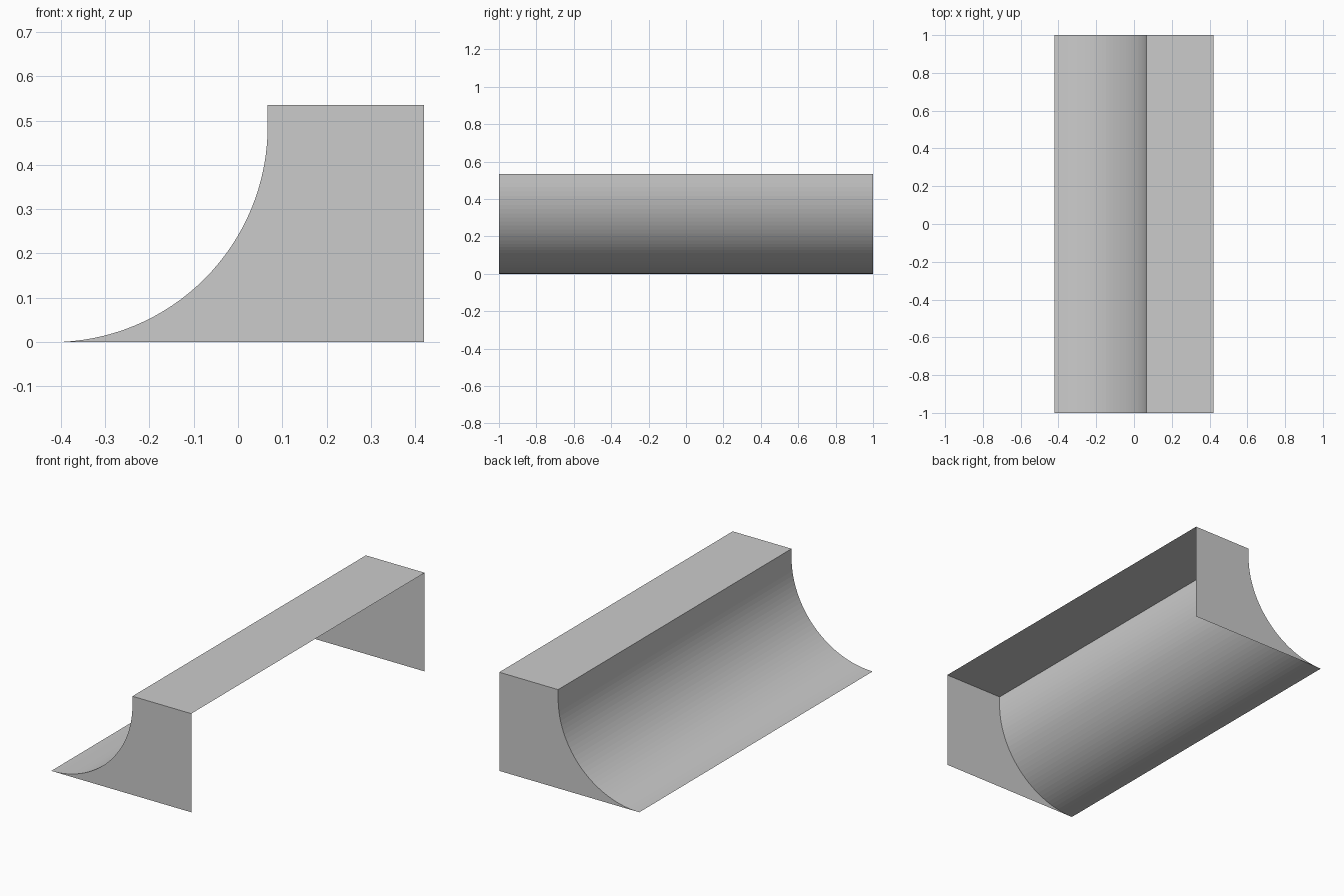
import bpy
import bmesh
from math import sin, cos, pi

cube = bpy.data.objects.get("Cube")
if cube:
    bpy.data.objects.remove(cube, do_unlink=True)

HALF_X, HALF_Y, HEIGHT = 0.42, 1.0, 0.535
RADIUS = 0.487
SEGMENTS = 32

grey = bpy.data.materials.new("plain grey")
grey.use_nodes = True
colour = (0.6, 0.6, 0.6, 1)
grey.diffuse_color = colour
grey.node_tree.nodes["Principled BSDF"].inputs["Base Color"].default_value = colour


def make_object(name, faces):
    """Build an object from a list of polygons given as corner points."""
    bm = bmesh.new()
    for points in faces:
        bm.faces.new([bm.verts.new(p) for p in points])
    bmesh.ops.remove_doubles(bm, verts=bm.verts, dist=0.00001)
    mesh = bpy.data.meshes.new(name)
    bm.to_mesh(mesh)
    bm.free()
    mesh.materials.append(grey)
    obj = bpy.data.objects.new(name, mesh)
    bpy.context.collection.objects.link(obj)
    return obj


def strip(profile):
    """Sweep an x-z profile along the full length, facing up and outward."""
    return [[(a[0], -HALF_Y, a[1]), (b[0], -HALF_Y, b[1]),
             (b[0], HALF_Y, b[1]), (a[0], HALF_Y, a[1])]
            for a, b in zip(profile, profile[1:])]


# Quarter-circle riding surface with a short vertical lip
angles = [pi / 2 * i / SEGMENTS for i in range(SEGMENTS + 1)]
arc = [(-HALF_X + RADIUS * sin(t), RADIUS * (1 - cos(t))) for t in angles]
lip = (arc[-1][0], HEIGHT)
make_object("curved_ramp", strip(arc + [lip]))

# Flat platform on top; the back and underside stay open
make_object("top_deck", strip([lip, (HALF_X, HEIGHT)]))

# End walls following the ramp profile
outline = arc + [lip, (HALF_X, HEIGHT), (HALF_X, 0)]
for name, y in (("front_end_wall", -HALF_Y), ("back_end_wall", HALF_Y)):
    ring = outline[::-1] if y < 0 else outline
    make_object(name, [[(x, y, z) for x, z in ring]])
